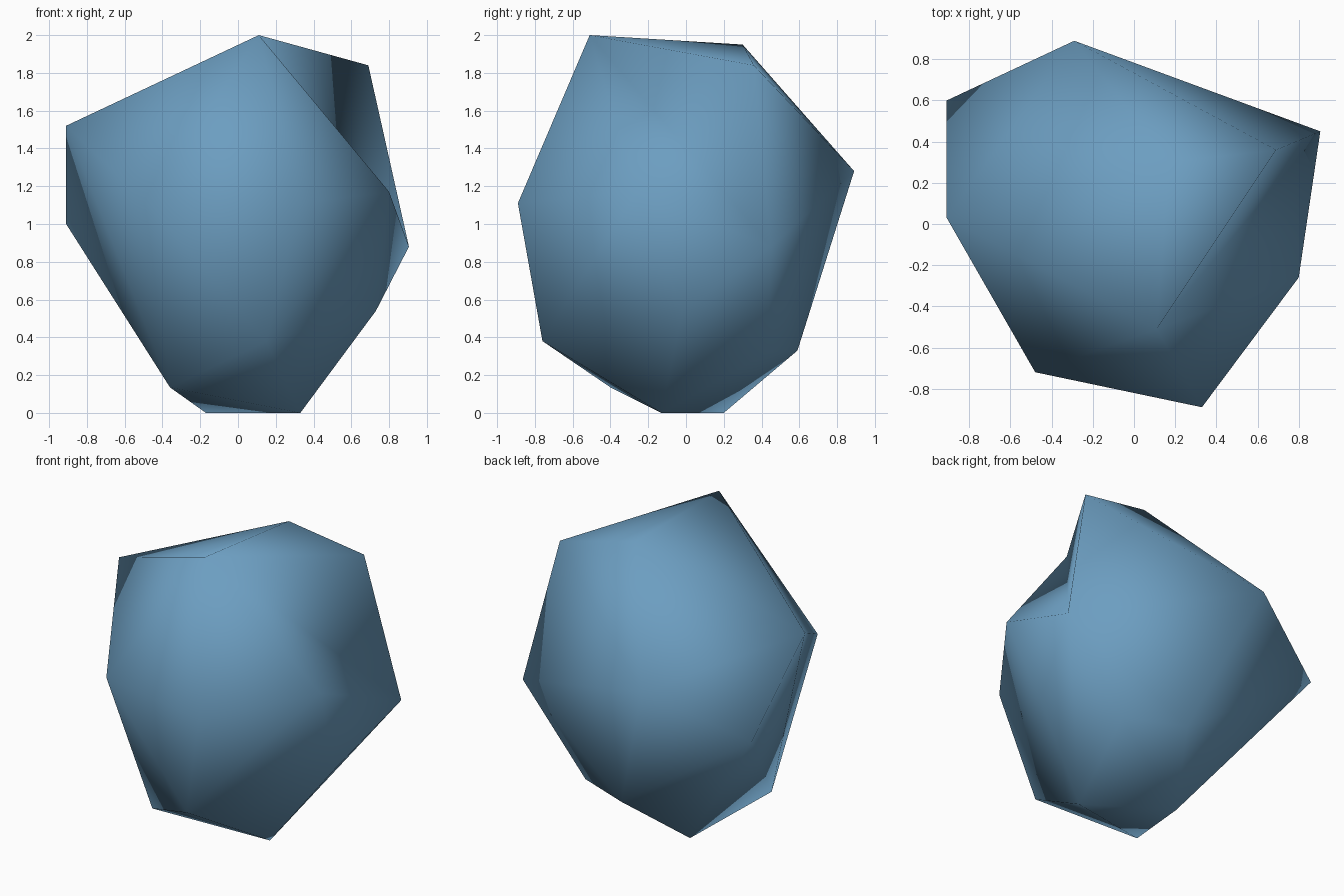
import bpy, bmesh

if "Cube" in bpy.data.objects:
    bpy.data.objects.remove(bpy.data.objects["Cube"])

# Corner points of the boulder, from the top down
points = [
    (0.11, -0.51, 2.00), (0.69, 0.36, 1.84), (0.905, 0.45, 0.88), (0.80, -0.26, 1.17),
    (0.17, 0.30, 1.95), (-0.91, 0.03, 1.52), (-0.29, 0.89, 1.28), (-0.91, 0.60, 1.00),
    (0.33, -0.89, 1.11), (-0.48, -0.72, 1.11), (0.15, -0.76, 0.38), (0.73, -0.02, 0.54),
    (0.45, 0.43, 0.32), (0.07, 0.59, 0.33), (-0.36, -0.40, 0.135),
    (-0.17, 0.20, 0.00), (0.33, -0.13, 0.00),
]

bm = bmesh.new()
verts = [bm.verts.new(p) for p in points]
bmesh.ops.convex_hull(bm, input=verts)

# Fold the upper right side inwards: the diagonal runs from the peak to the right corner
ridge = bm.edges.get((verts[1], verts[3]))
print("ridge", ridge is not None, len(bm.faces), [i for i, v in enumerate(verts) if not v.link_faces])
if ridge:
    bmesh.ops.rotate_edges(bm, edges=[ridge], use_ccw=False)
bmesh.ops.recalc_face_normals(bm, faces=bm.faces[:])
for f in bm.faces:
    f.smooth = True

mesh = bpy.data.meshes.new("boulder")
bm.to_mesh(mesh)
bm.free()

stone = bpy.data.materials.new("blue stone")
stone.diffuse_color = (0.15, 0.34, 0.53, 1)
stone.use_nodes = True
stone.node_tree.nodes["Principled BSDF"].inputs["Base Color"].default_value = stone.diffuse_color
mesh.materials.append(stone)
boulder = bpy.data.objects.new("boulder", mesh)
bpy.context.collection.objects.link(boulder)
